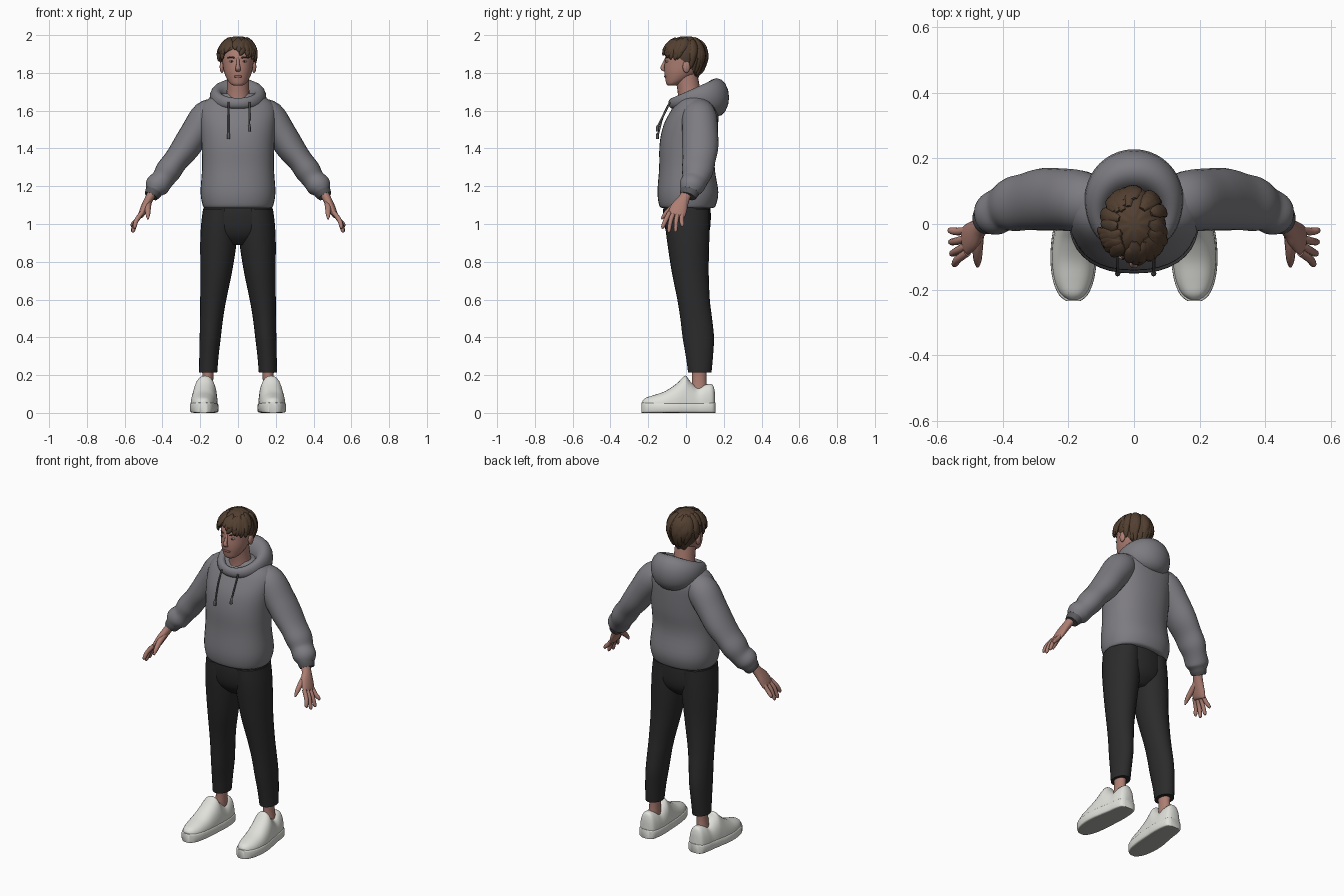
import bpy, bmesh, math, random
from mathutils import Vector, Matrix

random.seed(4)
if "Cube" in bpy.data.objects:
    bpy.data.objects.remove(bpy.data.objects["Cube"])


def material(name, r, g, b):
    m = bpy.data.materials.new(name)
    m.use_nodes = True
    m.diffuse_color = (r, g, b, 1)
    m.node_tree.nodes["Principled BSDF"].inputs["Base Color"].default_value = (r, g, b, 1)
    return m


SKIN = material("skin", .42, .21, .17)
LIPS = material("lips", .33, .13, .11)
HAIR = material("brown hair", .085, .05, .03)
FLEECE = material("grey fleece", .205, .2, .22)
RIB = material("dark grey rib", .1, .1, .11)
CLOTH = material("black cloth", .024, .024, .024)
WHITE = material("white leather", .75, .75, .71)
OUTSOLE = material("grey outsole", .42, .42, .4)
EYE = material("eye white", .6, .55, .52)
IRIS = material("dark iris", .03, .025, .02)


def finish(name, bm, mat, mirror=False):
    bmesh.ops.remove_doubles(bm, verts=bm.verts, dist=.00005)
    bmesh.ops.recalc_face_normals(bm, faces=bm.faces)
    me = bpy.data.meshes.new(name)
    bm.to_mesh(me)
    bm.free()
    me.materials.append(mat)
    ob = bpy.data.objects.new(name, me)
    bpy.context.collection.objects.link(ob)
    if mirror:
        ob.modifiers.new("mirror", "MIRROR")
    bpy.ops.object.select_all(action="DESELECT")
    ob.select_set(True)
    bpy.context.view_layer.objects.active = ob
    bpy.ops.object.shade_smooth_by_angle(angle=math.radians(50))
    return ob


def skin_rings(bm, rings, loop=False):
    rows = [[bm.verts.new(p) for p in ring] for ring in rings]
    for i in range(len(rows) if loop else len(rows) - 1):
        a, b = rows[i], rows[(i + 1) % len(rows)]
        for k in range(len(a)):
            n = (k + 1) % len(a)
            bm.faces.new((a[k], a[n], b[n], b[k]))
    if not loop:
        bm.faces.new(rows[0])
        bm.faces.new(rows[-1])


def spline(secs, steps):
    out = []
    for i in range(len(secs) - 1):
        p = [secs[max(0, min(len(secs) - 1, i + d))] for d in (-1, 0, 1, 2)]
        for s in range(steps):
            t = s / steps
            out.append([b + .5 * t * (c - a + t * (2 * a - 5 * b + 4 * c - d + t * (3 * (b - c) + d - a)))
                        for a, b, c, d in zip(*p)])
    return out + [list(secs[-1])]


def sweep(bm, secs, ref=(0, 1, 0), axis=None, sides=20, steps=4, power=1, floor=None):
    """Sections are x, y, z, radius across ref, radius along ref."""
    pts = spline(secs, steps)
    rings = []
    for i, (x, y, z, a, b) in enumerate(pts):
        t = Vector(axis) if axis else (Vector(pts[min(i + 1, len(pts) - 1)][:3])
                                       - Vector(pts[max(i - 1, 0)][:3])).normalized()
        u = Vector(ref).cross(t).normalized()
        v = t.cross(u)
        ring = []
        for k in range(sides):
            q = 2 * math.pi * k / sides
            c, s = (math.copysign(abs(f) ** power, f) for f in (math.cos(q), math.sin(q)))
            p = Vector((x, y, z)) + u * c * max(a, .001) + v * s * max(b, .001)
            if floor is not None:
                p.z = max(p.z, floor)
            ring.append(p)
        rings.append(ring)
    skin_rings(bm, rings)


def tube(name, mat, secs, mirror=False, **kw):
    bm = bmesh.new()
    sweep(bm, secs, **kw)
    return finish(name, bm, mat, mirror)


def ball(name, mat, centre, radii, mirror=False):
    bm = bmesh.new()
    bmesh.ops.create_uvsphere(bm, u_segments=16, v_segments=10, radius=1,
                              matrix=Matrix.Translation(centre) @ Matrix.Diagonal((*radii, 1)))
    return finish(name, bm, mat, mirror)


UP = (0, 0, 1)

# Hoodie body, sleeves and cuffs
body = [(1.085, .008, .175, .135), (1.1, .008, .187, .15), (1.17, .01, .198, .161), (1.3, .005, .19, .147),
        (1.42, .012, .193, .152), (1.52, .025, .2, .145), (1.6, .045, .203, .125),
        (1.65, .052, .175, .1), (1.69, .05, .1, .07)]
tube("hoodie_body", FLEECE, [(0, y, z, a, b) for z, y, a, b in body], axis=UP, sides=36, power=.88)
tube("sleeves", FLEECE, [(.1, .06, 1.61, .06, .07), (.16, .07, 1.57, .087, .092), (.23, .075, 1.475, .08, .095),
                         (.28, .075, 1.4, .075, .095), (.33, .068, 1.335, .066, .087), (.37, .06, 1.28, .068, .083),
                         (.4, .047, 1.235, .06, .07), (.43, .03, 1.2, .064, .066), (.447, .02, 1.172, .045, .05)],
     mirror=True, sides=24)
tube("cuffs", RIB, [(.437, .026, 1.187, .046, .052), (.45, .017, 1.165, .044, .05), (.46, .01, 1.147, .037, .043)],
     mirror=True, sides=24)

# Hood: a collar loop that swells into a sagging bag at the back
rings = []
for i in range(48):
    q = 2 * math.pi * i / 48
    c, s = math.cos(q), math.sin(q)
    back, front = max(c, 0), max(-c, 0)
    r_out = .034 + .032 * back - .014 * front
    r_up = .052 + .05 * back - .024 * front
    mid = Vector((.113 * s, .045 + .117 * back - .118 * front, 1.667 + .003 * back - .028 * front))
    out = Vector((s, c, 0))
    rings.append([mid + out * r_out * math.cos(k * math.pi / 8) + Vector((0, 0, r_up * math.sin(k * math.pi / 8)))
                  for k in range(16)])
bm = bmesh.new()
skin_rings(bm, rings, loop=True)
finish("hood", bm, FLEECE)

# Drawstrings with thicker tips
for side, x, low in (("right", -.05, 1.45), ("left", .06, 1.49)):
    tube(side + "_drawstring", RIB, [(x, -.085, 1.645, .005, .005), (x, -.122, 1.57, .005, .005),
                                     (x, -.145, low + .035, .005, .005), (x, -.15, low + .025, .008, .008),
                                     (x, -.152, low, .008, .008)], sides=8)

# Trousers
tube("trouser_seat", CLOTH, [(0, .005, 1.13, .17, .12), (0, .005, 1.06, .186, .126), (0, .008, .98, .182, .12),
                             (0, .01, .93, .15, .1), (0, .01, .89, .07, .06)], axis=UP, sides=32)
legs = [(1.08, .095, .005, .09, .12), (1, .1, .007, .095, .118), (.9, .104, .012, .096, .111),
        (.75, .115, .022, .084, .098), (.6, .131, .04, .069, .086), (.5, .14, .054, .061, .084),
        (.4, .147, .065, .056, .083), (.3, .154, .071, .051, .072), (.215, .158, .073, .048, .062)]
tube("trouser_legs", CLOTH, [(x, y, z, a, b) for z, x, y, a, b in legs], mirror=True, axis=UP, sides=24)
tube("ankles", SKIN, [(.16, .07, .26, .032, .042), (.16, .07, .18, .029, .038), (.165, .07, .1, .034, .045)],
     mirror=True, axis=UP)

# Shoes: y, centre x, half width, height
shoe = [(.153, .166, .024, .11), (.14, .166, .045, .15), (.1, .167, .056, .15), (.06, .168, .06, .135),
        (.02, .172, .064, .17), (-.005, .175, .065, .197), (-.05, .18, .068, .155), (-.11, .184, .067, .115),
        (-.17, .185, .058, .094), (-.212, .185, .04, .08), (-.23, .185, .018, .064)]
tube("shoe_uppers", WHITE, [(x, y, .04, a, h - .04) for y, x, a, h in shoe], mirror=True, ref=UP,
     axis=(0, -1, 0), sides=28, power=.85, floor=.02)
soles = tube("shoe_soles", WHITE, [(x, y * 1.02, .027, a + .004, .027) for y, x, a, h in shoe], mirror=True,
             ref=UP, axis=(0, -1, 0), sides=24, power=.3)
soles.data.materials.append(OUTSOLE)
for f in soles.data.polygons:
    f.material_index = int(f.normal.z < -.9)

# Hands with four fingers and a thumb
bm = bmesh.new()
sweep(bm, [(.445, .01, 1.18, .024, .03), (.47, -.01, 1.135, .023, .03), (.493, -.035, 1.09, .021, .044),
           (.512, -.05, 1.05, .016, .046), (.516, -.053, 1.04, .008, .04)])
for y0, x1, y1, z1 in ((-.087, .55, -.122, .975), (-.065, .557, -.09, .955),
                       (-.042, .56, -.055, .957), (-.02, .562, -.02, .985)):
    sweep(bm, [(.508, y0, 1.06, .012, .012), (.537, (y0 + y1) / 2 - .003, 1.02, .012, .012),
               (x1 - .003, y1, z1 + .012, .01, .01), (x1, y1, z1, .003, .003)], sides=10)
sweep(bm, [(.475, -.03, 1.115, .018, .018), (.477, -.075, 1.085, .016, .016),
           (.477, -.112, 1.05, .012, .012), (.477, -.13, 1.025, .004, .004)], sides=10)
finish("hands", bm, SKIN, mirror=True)

# Neck, head and face
tube("neck", SKIN, [(0, .03, 1.62, .085, .075), (0, .02, 1.68, .062, .062), (0, .0, 1.8, .058, .06)], axis=UP)
head = [(1.732, -.077, .022, .018), (1.742, -.066, .04, .038), (1.765, -.045, .057, .064), (1.8, -.024, .072, .09),
        (1.84, -.01, .08, .104), (1.9, 0, .085, .106), (1.95, 0, .07, .085), (1.975, 0, .035, .04)]
tube("head", SKIN, [(0, y, z, a, b) for z, y, a, b in head], axis=UP, sides=32)
tube("nose", SKIN, [(0, -.102, 1.88, .007, .008), (0, -.118, 1.845, .009, .009),
                    (0, -.124, 1.824, .014, .011), (0, -.11, 1.81, .012, .005)], sides=12)
ball("ears", SKIN, (.085, .002, 1.832), (.012, .02, .032), True)
ball("lips", LIPS, (0, -.107, 1.781), (.023, .009, .007))
ball("eyes", EYE, (.034, -.099, 1.861), (.013, .009, .0055), True)
ball("irises", IRIS, (.034, -.105, 1.861), (.005, .005, .005), True)
tube("eyebrows", HAIR, [(.014, -.106, 1.877, .003, .004), (.036, -.1, 1.884, .004, .004),
                        (.056, -.084, 1.879, .002, .003)], mirror=True, ref=UP, sides=8)


# Hair: a cap with a sloping hem, covered by overlapping locks
def hem(q):
    c = math.cos(q)
    return 1.853 - (.09 if c > 0 else .075) * c


def hair_point(q, z, lift=0):
    d = z - 1.895
    r = math.sqrt(max(0, 1 - (d / .1) ** 2)) if d > 0 else 1 - .5 * (-d / .135) ** 1.5
    return Vector((math.sin(q) * (.095 * r + lift), math.cos(q) * (.109 * r + lift), z))


rings = []
turns = [2 * math.pi * k / 40 for k in range(40)]
rings.append([Vector((p.x * .75, p.y * .75, p.z)) for p in (hair_point(q, hem(q)) for q in turns)])
for j in range(15):
    h = math.sin(j / 14 * math.pi / 2)
    rings.append([hair_point(q, hem(q) + (1.993 - hem(q)) * h, .003 * math.sin(9 * q)) for q in turns])
bm = bmesh.new()
skin_rings(bm, rings)
finish("hair_cap", bm, HAIR)

bm = bmesh.new()
for i in range(44):
    fringe = i % 2 == 0
    q = random.uniform(.62, 1.38) * math.pi if fringe else random.uniform(-.62, .62) * math.pi
    swing = random.uniform(-.1, .5)
    low = hem(q) + (random.uniform(-.028, .01) if fringe else random.uniform(.0, .06))
    high = random.uniform(1.965, 1.984)
    secs = []
    for t, w, lift in ((0, .008, -.002), (.3, .022, .004), (.65, .02, .008), (.9, .012, .011), (1, .002, .012)):
        p = hair_point(q + swing * t, high + (low - high) * t ** 1.4, lift if fringe else lift * .3)
        secs.append((*p, w, min(w, .009)))
    sweep(bm, secs, ref=hair_point(q, 1.93) - Vector((0, 0, 1.87)), sides=8, steps=3)
finish("hair_locks", bm, HAIR)
